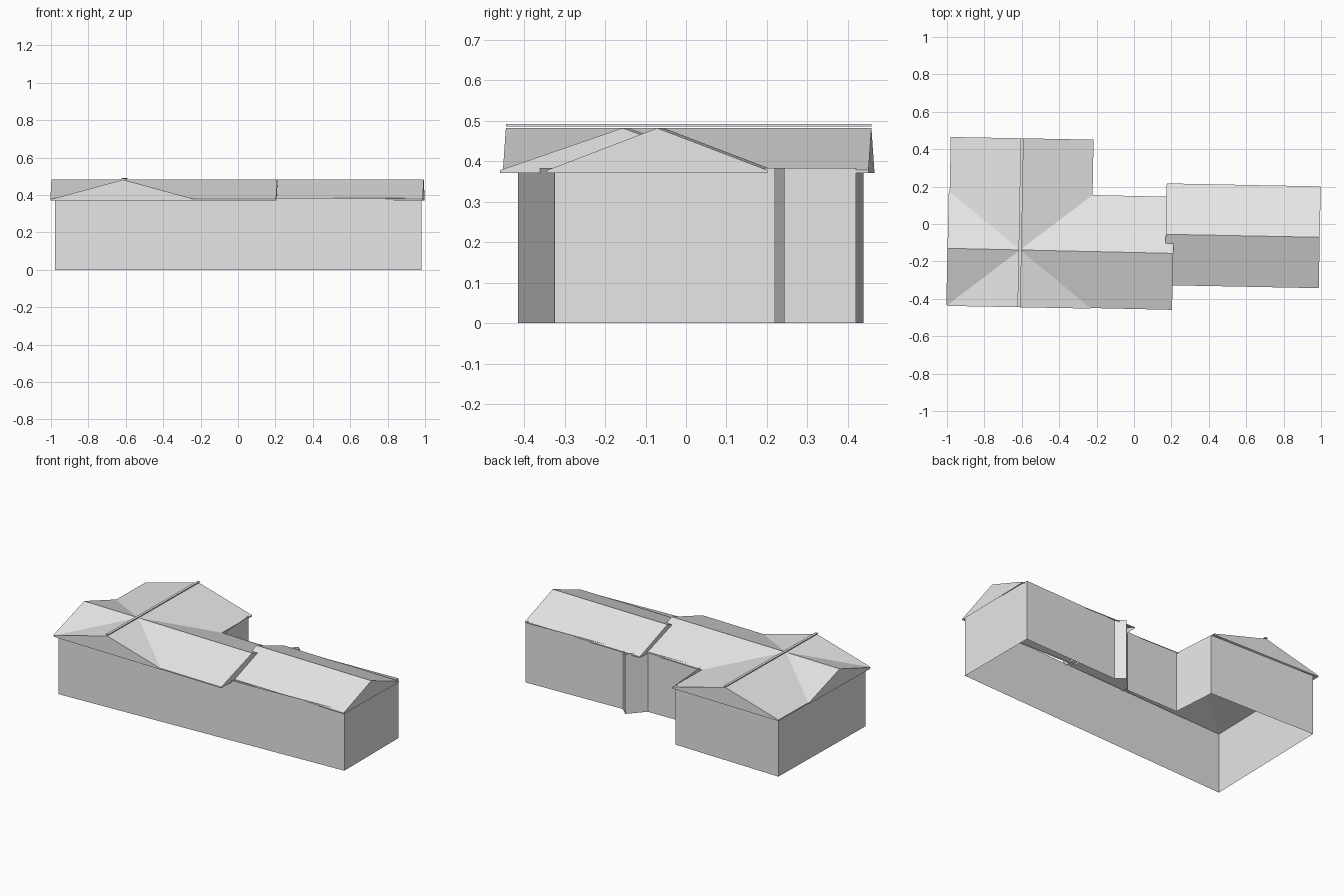
import bpy
import bmesh
from mathutils import Vector

cube = bpy.data.objects.get("Cube")
if cube:
    bpy.data.objects.remove(cube)

grey = bpy.data.materials.new("plain_grey")
grey.use_nodes = True
colour = (0.8, 0.8, 0.8, 1)
grey.diffuse_color = colour
grey.node_tree.nodes["Principled BSDF"].inputs["Base Color"].default_value = colour

WALL_TOP = 0.383
EAVE = 0.378
FASCIA = 0.007
RIDGE = 0.482


def finish(name, bm):
    mesh = bpy.data.meshes.new(name)
    bm.to_mesh(mesh)
    bm.free()
    mesh.materials.append(grey)
    obj = bpy.data.objects.new(name, mesh)
    bpy.context.collection.objects.link(obj)
    return obj


def gable_roof(name, start, end, half_width):
    """Open-bottomed gable roof with closed ends and a short fascia."""
    a, b = Vector(start), Vector(end)
    along = (b - a).normalized()
    side = Vector((-along.y, along.x)) * half_width
    bm = bmesh.new()
    rings = []
    for p in (a, b):
        section = [(p - side, EAVE - FASCIA), (p - side, EAVE), (p, RIDGE),
                   (p + side, EAVE), (p + side, EAVE - FASCIA)]
        rings.append([bm.verts.new((q.x, q.y, z)) for q, z in section])
    first, last = rings
    for i in range(len(first) - 1):
        bm.faces.new((first[i], last[i], last[i + 1], first[i + 1]))
    bm.faces.new(first)
    bm.faces.new(last[::-1])
    return finish(name, bm)


# Walls: an open shell around the footprint, with a pointed bay at the back
footprint = [(-0.978, -0.415), (0.98, -0.325), (0.98, 0.22), (0.31, 0.195),
             (0.26, 0.243), (0.17, 0.143), (-0.2, 0.137), (-0.22, 0.42),
             (-0.96, 0.438)]
bm = bmesh.new()
low = [bm.verts.new((x, y, 0)) for x, y in footprint]
high = [bm.verts.new((x, y, WALL_TOP)) for x, y in footprint]
for i in range(len(footprint)):
    j = (i + 1) % len(footprint)
    bm.faces.new((low[i], low[j], high[j], high[i]))
finish("walls", bm)

# Roofs: main range, crossing wing and the offset side range
wing_start, wing_end = (-0.615, -0.445), (-0.598, 0.458)
gable_roof("main_roof", (-0.997, -0.13), (0.21, -0.157), 0.302)
gable_roof("wing_roof", wing_start, wing_end, 0.382)
gable_roof("side_roof", (0.17, -0.055), (0.993, -0.071), 0.272)

# Thin cap above the wing ridge
a, b = Vector(wing_start), Vector(wing_end)
across = Vector((0.008, 0))
bm = bmesh.new()
plan = [a - across, a + across, b + across, b - across]
base = bm.faces.new([bm.verts.new((p.x, p.y, 0.486)) for p in plan])
extruded = bmesh.ops.extrude_face_region(bm, geom=[base])["geom"]
bmesh.ops.translate(bm, vec=(0, 0, 0.006),
                    verts=[v for v in extruded if isinstance(v, bmesh.types.BMVert)])
bmesh.ops.recalc_face_normals(bm, faces=bm.faces)
finish("ridge_cap", bm)
